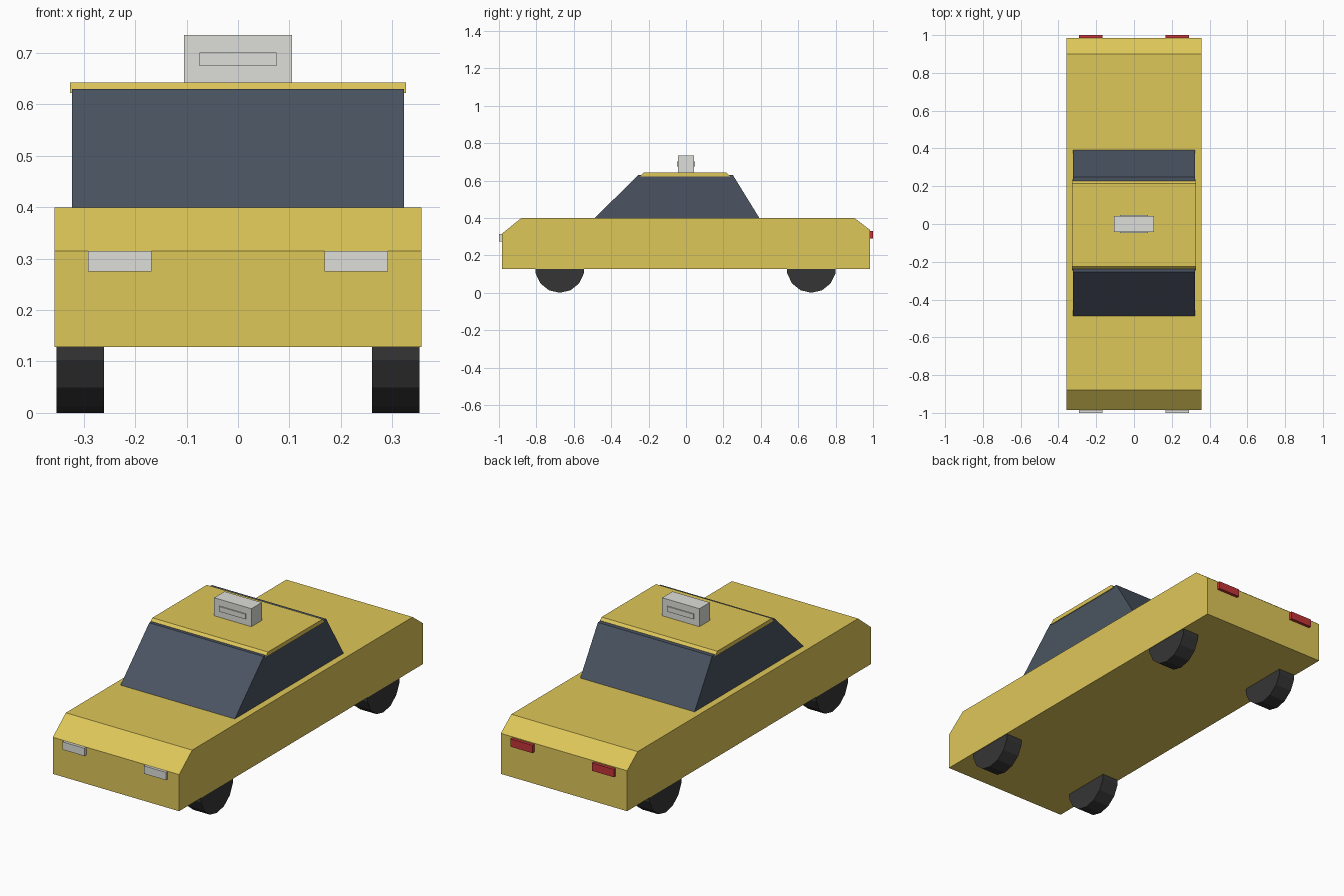
import bpy, bmesh, math
from mathutils import Matrix

cube = bpy.data.objects.get("Cube")
if cube:
    bpy.data.objects.remove(cube)


def material(name, rgb):
    m = bpy.data.materials.new(name)
    m.use_nodes = True
    m.diffuse_color = (*rgb, 1)
    m.node_tree.nodes["Principled BSDF"].inputs["Base Color"].default_value = (*rgb, 1)
    return m


YELLOW = material("yellow paint", (0.73, 0.57, 0.10))
GLASS = material("dark blue glass", (0.069, 0.088, 0.120))
RUBBER = material("black rubber", (0.036, 0.036, 0.036))
WHITE = material("off white", (0.73, 0.73, 0.69))
RED = material("red lamp", (0.55, 0.035, 0.04))


def finish(name, bm, mat):
    bmesh.ops.recalc_face_normals(bm, faces=bm.faces)
    mesh = bpy.data.meshes.new(name)
    bm.to_mesh(mesh)
    bm.free()
    mesh.materials.append(mat)
    ob = bpy.data.objects.new(name, mesh)
    bpy.context.collection.objects.link(ob)
    return ob


def extrude_profile(name, points, half_width, mat):
    """Extrude a (y, z) side profile across x."""
    bm = bmesh.new()
    face = bm.faces.new([bm.verts.new((-half_width, y, z)) for y, z in points])
    new = bmesh.ops.extrude_face_region(bm, geom=[face])["geom"]
    verts = [v for v in new if isinstance(v, bmesh.types.BMVert)]
    bmesh.ops.translate(bm, verts=verts, vec=(2 * half_width, 0, 0))
    return finish(name, bm, mat)


def box(name, center, size, mat):
    bm = bmesh.new()
    m = Matrix.Translation(center) @ Matrix.Diagonal((*size, 1))
    bmesh.ops.create_cube(bm, size=1, matrix=m)
    return finish(name, bm, mat)


def wheel(name, x, y):
    radius, width, sides = 0.132, 0.093, 14
    bm = bmesh.new()
    # One corner of the tyre points straight down
    m = (Matrix.Translation((x, y, radius))
         @ Matrix.Rotation(math.pi / sides * 7, 4, 'X')
         @ Matrix.Rotation(math.pi / 2, 4, 'Y'))
    bmesh.ops.create_cone(bm, cap_ends=True, segments=sides, radius1=radius,
                          radius2=radius, depth=width, matrix=m)
    low = min(bm.verts, key=lambda v: v.co.z).co.z
    bmesh.ops.translate(bm, verts=bm.verts, vec=(0, 0, -low))
    return finish(name, bm, RUBBER)


# Bodywork, cabin and roof
extrude_profile("body", [(-0.985, 0.128), (-0.985, 0.315), (-0.88, 0.40),
                         (0.90, 0.40), (0.985, 0.335), (0.985, 0.128)], 0.357, YELLOW)
extrude_profile("cabin_windows", [(-0.487, 0.40), (-0.255, 0.63),
                                  (0.25, 0.63), (0.392, 0.40)], 0.323, GLASS)
extrude_profile("roof", [(-0.245, 0.622), (-0.225, 0.643),
                         (0.215, 0.643), (0.235, 0.622)], 0.327, YELLOW)

# Roof sign with a slim raised panel on front and back
box("roof_sign", (0, 0, 0.688), (0.21, 0.084, 0.094), WHITE)
for side, y in (("front", -0.043), ("back", 0.043)):
    box("sign_panel_" + side, (0, y, 0.688), (0.15, 0.009, 0.026), WHITE)

# Wheels and lamps on both sides
for side, s in (("left", 1), ("right", -1)):
    wheel("front_wheel_" + side, s * 0.307, -0.675)
    wheel("rear_wheel_" + side, s * 0.307, 0.67)
    box("headlight_" + side, (s * 0.23, -0.99, 0.295), (0.124, 0.02, 0.04), WHITE)
    box("tail_light_" + side, (s * 0.23, 0.99, 0.31), (0.124, 0.02, 0.04), RED)
